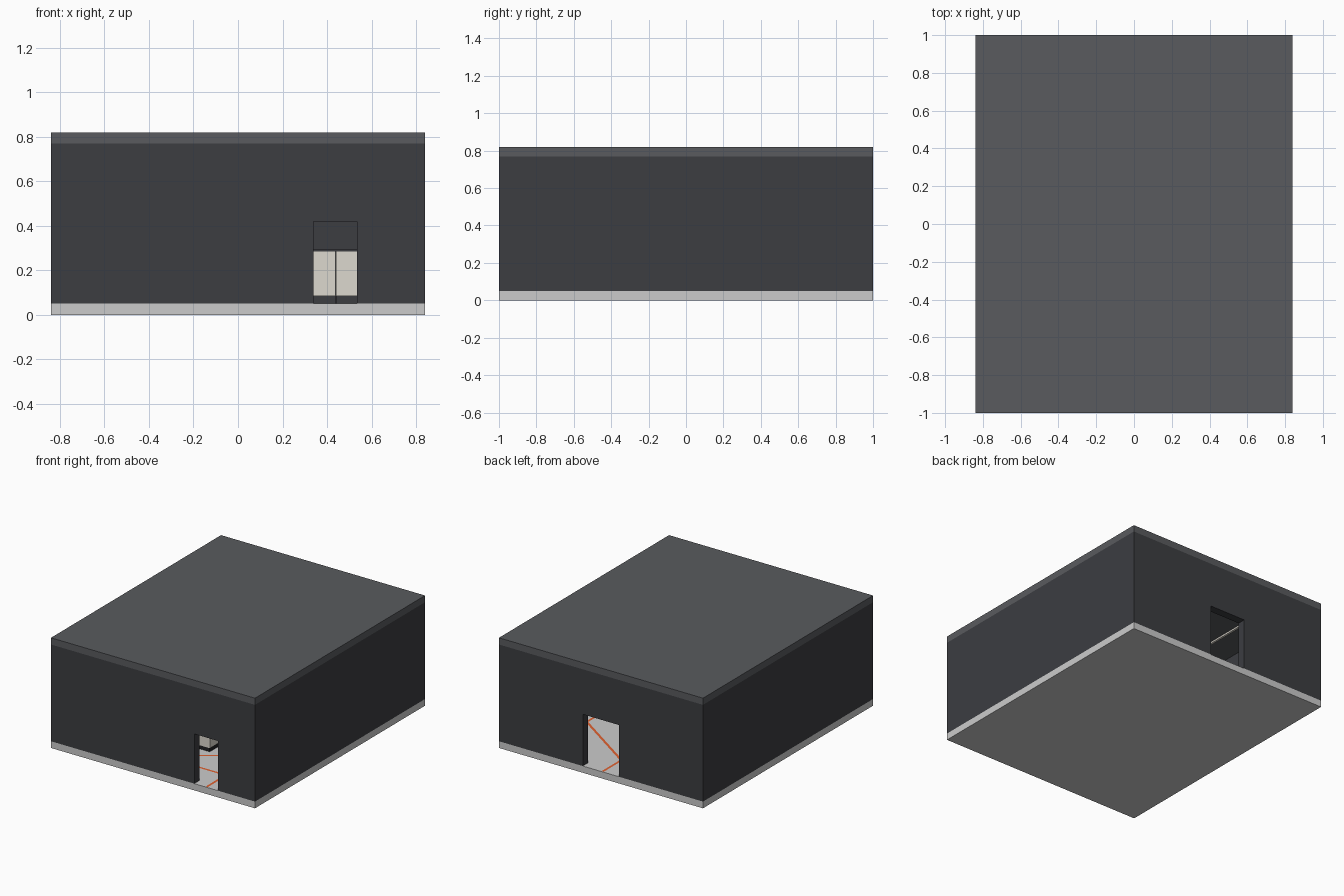
import bpy, bmesh
from mathutils import Vector

if "Cube" in bpy.data.objects:
    bpy.data.objects.remove(bpy.data.objects["Cube"])

X, Y = 0.84, 1.0
FLOOR, CEIL, TOP, T = 0.05, 0.77, 0.82, 0.06


def material(name, rgb):
    m = bpy.data.materials.new(name)
    m.diffuse_color = (*rgb, 1)
    m.use_nodes = True
    m.node_tree.nodes["Principled BSDF"].inputs["Base Color"].default_value = m.diffuse_color
    return m


WALL = material("charcoal", (0.045, 0.047, 0.053))
ROOF = material("slate", (0.10, 0.104, 0.112))
BLACK = material("black", (0.015, 0.015, 0.017))
PALE = material("pale_panel", (0.72, 0.69, 0.62))
ORANGE = material("orange", (0.75, 0.12, 0.03))


def finish(name, bm, mat):
    bmesh.ops.recalc_face_normals(bm, faces=bm.faces)
    me = bpy.data.meshes.new(name)
    bm.to_mesh(me)
    bm.free()
    ob = bpy.data.objects.new(name, me)
    bpy.context.collection.objects.link(ob)
    if mat:
        me.materials.append(mat)
    return ob


def box(name, x0, x1, y0, y1, z0, z1, mat=None):
    bm = bmesh.new()
    bmesh.ops.create_cube(bm, size=1)
    for v in bm.verts:
        v.co = (x0 + (v.co.x + .5) * (x1 - x0),
                y0 + (v.co.y + .5) * (y1 - y0),
                z0 + (v.co.z + .5) * (z1 - z0))
    return finish(name, bm, mat)


def door_wall(name, y0, d0, d1, head):
    """Wall profile with a doorway, extruded by the wall thickness."""
    pts = [(-X, FLOOR), (d0, FLOOR), (d0, head), (d1, head),
           (d1, FLOOR), (X, FLOOR), (X, CEIL), (-X, CEIL)]
    bm = bmesh.new()
    face = bm.faces.new([bm.verts.new((x, y0, z)) for x, z in pts])
    ext = bmesh.ops.extrude_face_region(bm, geom=[face])
    moved = [g for g in ext["geom"] if isinstance(g, bmesh.types.BMVert)]
    bmesh.ops.translate(bm, verts=moved, vec=(0, T, 0))
    return finish(name, bm, WALL)


def floor_line(name, pts, w=0.009):
    """Mitred thin stripe following a path on the floor."""
    pts = [Vector(p) for p in pts]
    bm = bmesh.new()
    for a, b in zip(pts, pts[1:]):
        d = (b - a).normalized() * w
        n = Vector((-d.y, d.x))
        a, b = a - d * .5, b + d * .5
        bm.faces.new([bm.verts.new((p.x, p.y, FLOOR + .002))
                      for p in (a - n, b - n, b + n, a + n)])
    return finish(name, bm, ORANGE)


def display(name, x0, x1, y0, y1, h):
    """Pale plinth on a recessed dark base, with a dark cap."""
    i = 0.006
    box(name + "_base", x0 + i, x1 - i, y0 + i, y1 - i, FLOOR, FLOOR + .03, BLACK)
    box(name + "_body", x0, x1, y0, y1, FLOOR + .03, h - .015, PALE)
    box(name + "_cap", x0 - i, x1 + i, y0 - i, y1 + i, h - .015, h, WALL)


# Building shell
box("floor_slab", -X, X, -Y, Y, 0, FLOOR)
box("roof", -X, X, -Y, Y, CEIL, TOP, ROOF)
door_wall("front_wall", -Y, 0.34, 0.535, 0.42)
door_wall("back_wall", Y - T, -0.15, 0.15, 0.435)
for s, side in ((-1, "left"), (1, "right")):
    xs = sorted((s * X, s * (X - T)))
    box(side + "_wall", *xs, -Y + T, Y - T, FLOOR, CEIL, WALL)

# Orange route markings: door spurs and loop around the room
floor_line("back_route", [(-.012, .99), (-.012, .77)])
floor_line("loop_route", [(0, .77), (.53, .41), (.53, -.33), (0, -.69),
                          (-.53, -.33), (-.53, .41), (0, .77)])
floor_line("front_route", [(.44, -.99), (.44, -.77), (0, -.77), (0, -.69)])

# Central display and the pair of cabinets facing the front door
display("central_display", -.14, .14, -.53, .25, .25)
for i in range(2):
    x0 = .338 + i * .103
    box(f"cabinet_base_{i}", x0, x0 + .1, .75, .93, FLOOR, .085, WALL)
    box(f"cabinet_{i}", x0, x0 + .1, .74, .93, .085, .285, PALE)
box("cabinet_top", .332, .547, .735, .935, .285, .293, WALL)

# Plinths along both sides, each with a dark wall panel behind
for s, side in ((-1, "left"), (1, "right")):
    for i, y in enumerate((-.5, -.05, .4)):
        xs = sorted((s * .58, s * .76))
        display(f"{side}_plinth_{i}", *xs, y - .1, y + .1, .19)
        xs = sorted((s * .765, s * .778))
        box(f"{side}_panel_{i}", *xs, y - .12, y + .12, .3, .52, BLACK)

# Ceiling light rails
for s, side in ((-1, "left"), (1, "right")):
    box(side + "_light_rail", s * .55 - .008, s * .55 + .008, -.8, .8,
        CEIL - .012, CEIL, PALE)
